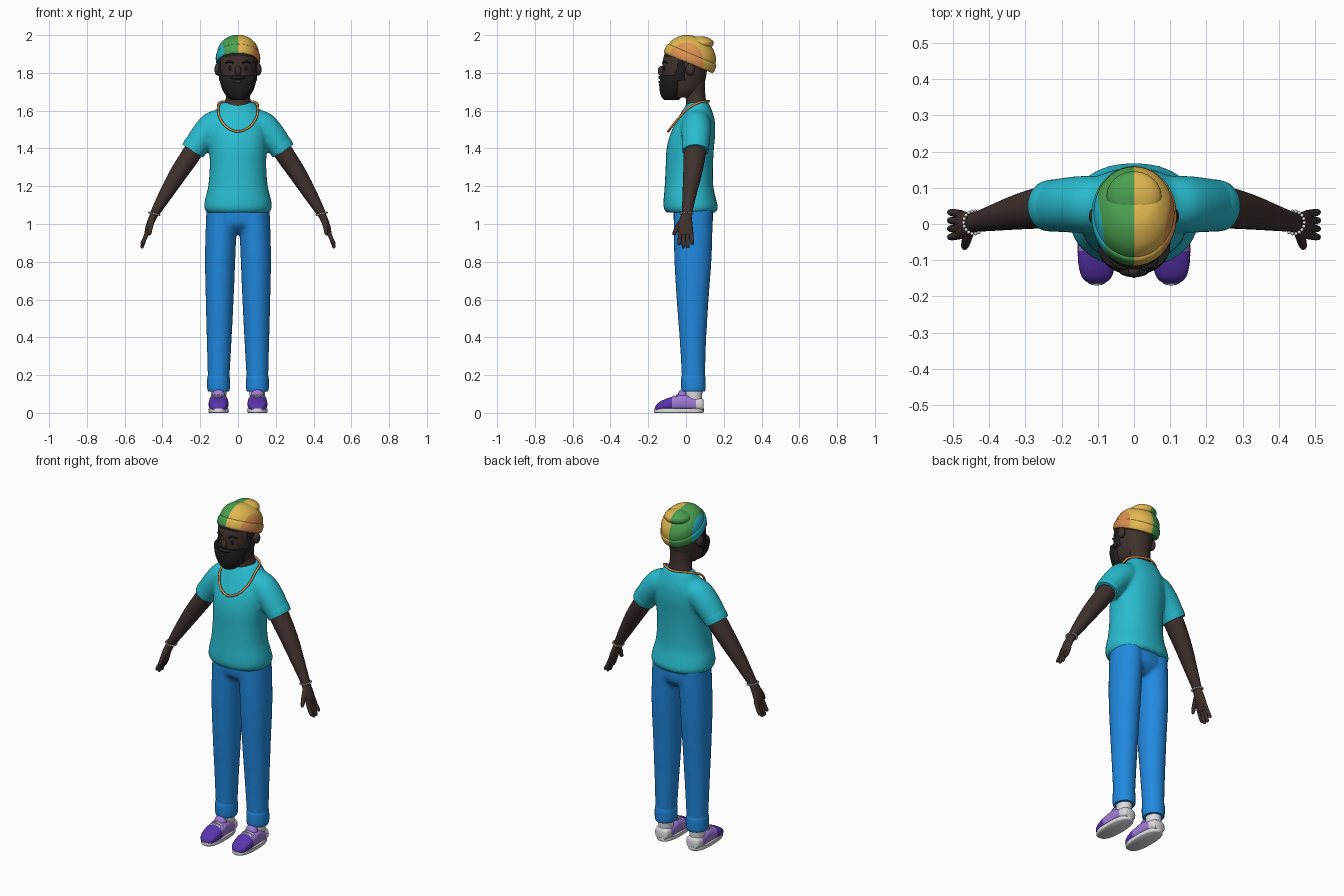
import bpy, bmesh, math
from mathutils import Vector

if "Cube" in bpy.data.objects:
    bpy.data.objects.remove(bpy.data.objects["Cube"])


def material(name, rgb):
    m = bpy.data.materials.new(name)
    m.use_nodes = True
    m.diffuse_color = (*rgb, 1)
    m.node_tree.nodes["Principled BSDF"].inputs["Base Color"].default_value = (*rgb, 1)
    return m


SKIN = material("dark skin", (.05, .031, .026))
BLACK = material("beard black", (.013, .013, .013))
TEAL = material("teal", (.022, .5, .62))
BLUE = material("trouser blue", (.015, .25, .74))
PURPLE = material("deep purple", (.1, .035, .42))
LILAC = material("lilac", (.35, .2, .68))
WHITE = material("off white", (.72, .72, .74))
YELLOW = material("yellow", (.75, .47, .08))
GREEN = material("green", (.07, .35, .08))
ORANGE = material("orange", (.72, .29, .08))
X, Y, Z = Vector((1, 0, 0)), Vector((0, 1, 0)), Vector((0, 0, 1))


def spline(rows, steps=4, cyclic=False):
    """Catmull-Rom interpolation of equal-length rows of numbers."""
    n, out = len(rows), []
    pick = lambda i: rows[i % n] if cyclic else rows[max(0, min(n - 1, i))]
    for i in range(n if cyclic else n - 1):
        quad = [pick(i + k) for k in (-1, 0, 1, 2)]
        for s in range(steps):
            t = s / steps
            out.append([.5 * (2 * b + (c - a) * t + (2 * a - 5 * b + 4 * c - d) * t * t
                              + (3 * b - a - 3 * c + d) * t ** 3) for a, b, c, d in zip(*quad)])
    return out if cyclic else out + [list(rows[-1])]


def loft(rings, u=X, v=Y, power=2, n=32):
    """Rings are (x, y, z, radius along u, radius along v)."""
    loops = []
    for x, y, z, ru, rv in spline(rings):
        loop = []
        for k in range(n):
            a = math.tau * k / n
            c, s = math.cos(a), math.sin(a)
            cu = math.copysign(abs(c) ** (2 / power), c)
            sv = math.copysign(abs(s) ** (2 / power), s)
            loop.append(Vector((x, y, z)) + u * ru * cu + v * rv * sv)
        loops.append(loop)
    return loops


def column(rings, side=1, **kw):
    """Upright loft; rings are (z, x centre, x radius, y front, y back)."""
    return loft([(c * side, (f + b) / 2, z, r, (b - f) / 2) for z, c, r, f, b in rings], **kw)


def build(name, mat, *lofts, blend=0):
    bm = bmesh.new()
    for loops in lofts:
        vs = [[bm.verts.new(p) for p in loop] for loop in loops]
        n = len(vs[0])
        for a, b in zip(vs, vs[1:]):
            for k in range(n):
                bm.faces.new((a[k], a[(k + 1) % n], b[(k + 1) % n], b[k]))
        bm.faces.new(vs[0][::-1])
        bm.faces.new(vs[-1])
    bmesh.ops.recalc_face_normals(bm, faces=bm.faces)
    return finish(name, mat, bm, blend)


def finish(name, mat, bm, blend=0):
    me = bpy.data.meshes.new(name)
    bm.to_mesh(me)
    bm.free()
    me.materials.append(mat)
    ob = bpy.data.objects.new(name, me)
    bpy.context.collection.objects.link(ob)
    bpy.ops.object.select_all(action='DESELECT')
    ob.select_set(True)
    bpy.context.view_layer.objects.active = ob
    bpy.ops.object.shade_smooth_by_angle(angle=math.radians(50))
    if blend:  # fuse overlapping lofts into one soft skin
        r = ob.modifiers.new("fuse", 'REMESH')
        r.mode, r.voxel_size, r.use_smooth_shade = 'VOXEL', blend, True
        s = ob.modifiers.new("soften", 'SMOOTH')
        s.factor, s.iterations = .5, 8
    return ob


def ball(name, mat, centre, size):
    bm = bmesh.new()
    bmesh.ops.create_uvsphere(bm, u_segments=24, v_segments=14, radius=1)
    for v in bm.verts:
        v.co = Vector([c + s * p for c, s, p in zip(centre, size, v.co)])
    return finish(name, mat, bm)


def tube(name, mat, points, cyclic=False):
    """Round tube through (x, y, z, radius) points."""
    rows = spline(points, 5, cyclic)
    cu = bpy.data.curves.new(name, 'CURVE')
    cu.dimensions, cu.bevel_depth, cu.bevel_resolution, cu.use_fill_caps = '3D', 1, 3, True
    sp = cu.splines.new('POLY')
    sp.points.add(len(rows) - 1)
    sp.use_cyclic_u = cyclic
    for p, (x, y, z, r) in zip(sp.points, rows):
        p.co, p.radius = (x, y, z, 1), r
    sp.use_smooth = True
    cu.materials.append(mat)
    ob = bpy.data.objects.new(name, cu)
    bpy.context.collection.objects.link(ob)


def stripes(ob, planes, mats):
    """Cut a mesh by successive (normal, distance) planes and colour each band."""
    ob.data.materials[0] = mats[0]
    for m in mats[1:]:
        ob.data.materials.append(m)
    bm = bmesh.new()
    bm.from_mesh(ob.data)
    for n, d in planes:
        bmesh.ops.bisect_plane(bm, geom=bm.verts[:] + bm.edges[:] + bm.faces[:],
                               plane_co=n * d / n.length_squared, plane_no=n, dist=1e-5)
    for f in bm.faces:
        f.material_index = sum(f.calc_center_median().dot(n) > d for n, d in planes)
    bm.to_mesh(ob.data)
    bm.free()


# Trousers: two legs fused with hips
LEG = [(.13, .103, .055, -.02, .1), (.36, .1, .065, -.032, .106), (.6, .097, .074, -.05, .12),
       (.84, .094, .081, -.063, .137), (1.09, .085, .082, -.066, .142)]
hips = column([(.95, 0, .1, -.01, .1), (1.0, 0, .165, -.062, .14), (1.09, 0, .166, -.066, .142)])
build("trousers", BLUE, column(LEG), column(LEG, side=-1), hips, blend=.01)

# Shirt: torso fused with sleeves
torso = column([(1.06, 0, .165, -.106, .158), (1.085, 0, .18, -.119, .17), (1.13, 0, .175, -.119, .16),
                (1.2, 0, .158, -.113, .145), (1.3, 0, .15, -.108, .143), (1.4, 0, .152, -.103, .148),
                (1.48, 0, .155, -.082, .155), (1.55, 0, .142, -.048, .152), (1.6, 0, .115, -.02, .138),
                (1.645, 0, .09, .012, .118)], power=2.2)


def arm_loft(side, rings):
    return loft([(x * side, *rest) for x, *rest in rings], u=Vector((.84 * side, 0, .54)))


sleeves = [arm_loft(s, [(.06, .055, 1.575, .06, .06), (.11, .055, 1.533, .084, .078),
                        (.18, .053, 1.468, .073, .077), (.238, .05, 1.388, .064, .07)]) for s in (1, -1)]
build("shirt", TEAL, torso, *sleeves, blend=.01)

# Neck and head
build("neck", SKIN, column([(1.59, 0, .085, -.01, .115), (1.64, 0, .07, .0, .108),
                            (1.69, 0, .062, -.005, .102), (1.76, 0, .065, -.01, .1)]))
build("head", SKIN, column([(1.67, 0, .05, -.09, .04), (1.71, 0, .078, -.115, .085),
                            (1.78, 0, .094, -.126, .106), (1.84, 0, .098, -.125, .112),
                            (1.9, 0, .094, -.112, .11), (1.95, 0, .06, -.06, .1)]))
build("hair", BLACK, column([(1.885, 0, .1, -.117, .1), (1.92, 0, .096, -.107, .1), (1.95, 0, .07, -.07, .09)]))
build("beard", BLACK, column([(1.656, 0, .035, -.115, -.04), (1.675, 0, .06, -.131, -.02),
                              (1.71, 0, .082, -.14, -.008), (1.75, 0, .095, -.141, -.002),
                              (1.785, 0, .1, -.132, .0)]))
ball("nose", SKIN, (0, -.13, 1.81), (.017, .019, .027))
ball("moustache", BLACK, (0, -.132, 1.776), (.04, .015, .011))
ball("mouth", SKIN, (0, -.141, 1.752), (.019, .005, .006))

# Knitted hat: tilted dome, folded brim and slouched tip
tilt, up = Vector((0, .92, -.39)), Vector((0, .39, .92))


def hat_part(name, rings):
    rows = [(*(Vector((0, .014, 1.856)) + up * w), ru, rv) for w, ru, rv in rings]
    return build(name, YELLOW, loft(rows, v=tilt, n=48))


hat = [hat_part("hat_dome", [(.0, .108, .134), (.04, .112, .136), (.08, .105, .123),
                             (.11, .085, .097), (.13, .058, .066), (.14, .02, .03)]),
       hat_part("hat_brim", [(-.004, .112, .138), (.004, .116, .143), (.022, .118, .144),
                             (.04, .116, .142), (.047, .111, .135)]),
       ball("hat_tip", YELLOW, (0, .076, 1.957), (.076, .07, .037))]
for part in hat:
    stripes(part, ((X + Y * .15, -.088), (X, 0), (X - Y * .15, .088)), (TEAL, GREEN, YELLOW, ORANGE))

# Necklace draped over the shirt
drape = [(.093, .075, 1.645), (.104, .01, 1.612), (.098, -.035, 1.565), (.06, -.077, 1.513)]
chain = [(0, .122, 1.65)] + drape + [(0, -.094, 1.49)] + [(-x, y, z) for x, y, z in drape[::-1]]
tube("necklace", ORANGE, [(*p, .006) for p in chain], True)

for side, tag in ((1, "left"), (-1, "right")):
    # Face details
    ball(tag + "_ear", SKIN, (.107 * side, .022, 1.818), (.018, .024, .032))
    ball(tag + "_eye", BLACK, (.042 * side, -.114, 1.825), (.008, .006, .013))
    tube(tag + "_eyebrow", BLACK, [(.022 * side, -.123, 1.852, .004), (.045 * side, -.116, 1.86, .006),
                                   (.066 * side, -.1, 1.852, .003)])
    build(tag + "_sideburn", BLACK, column([(1.76, .084, .016, -.09, .0), (1.8, .086, .017, -.058, .0),
                                            (1.84, .087, .016, -.046, .0), (1.9, .086, .015, -.044, .0)], side=side))
    # Arm, sleeve cuff and hand
    build(tag + "_arm", SKIN, arm_loft(side, [(.19, .05, 1.46, .052, .06), (.25, .046, 1.365, .051, .058),
                                              (.32, .034, 1.26, .046, .049), (.39, .017, 1.145, .035, .036),
                                              (.445, .004, 1.05, .023, .026)]))
    build(tag + "_sleeve_cuff", TEAL, arm_loft(side, [(.212, .052, 1.43, .064, .07), (.226, .051, 1.408, .067, .072),
                                                      (.24, .05, 1.386, .064, .069)]))
    build(tag + "_palm", SKIN, arm_loft(side, [(.442, .004, 1.056, .021, .025), (.458, -.002, 1.02, .02, .034),
                                               (.474, -.003, .98, .018, .039), (.486, -.002, .94, .012, .036)]))
    for i, tip in enumerate((.888, .872, .873, .89)):
        y = -.03 + .019 * i
        tube(f"{tag}_finger_{i + 1}", SKIN, [(.477 * side, y, .965, .011), (.493 * side, y * 1.1, .925, .011),
             (.508 * side, y * 1.2, tip + .008, .009), (.511 * side, y * 1.2, tip, .003)])
    tube(tag + "_thumb", SKIN, [(.455 * side, -.02, 1.02, .014), (.463 * side, -.045, .985, .013),
                                (.468 * side, -.062, .95, .01), (.469 * side, -.064, .94, .003)])
    for i in range(18):  # beaded bracelet
        a = math.tau * i / 18
        p = Vector((.443 * side, .004, 1.054)) + Vector((.9 * side, 0, .2)) * .031 * math.cos(a) + Y * .031 * math.sin(a)
        ball(f"{tag}_bracelet_bead_{i + 1}", WHITE, p, (.005, .005, .005))
    # Trouser cuff, sock and shoe
    build(tag + "_trouser_cuff", BLUE, column([(.113, .103, .055, -.021, .1), (.13, .103, .06, -.025, .104),
                                               (.18, .103, .06, -.026, .104), (.2, .103, .056, -.022, .1)], side=side))
    build(tag + "_sock", WHITE, column([(.06, .103, .04, -.005, .085), (.14, .103, .042, -.008, .087)], side=side))
    build(tag + "_sole", WHITE, column([(0, .103, .05, -.164, .09), (.006, .103, .054, -.17, .095),
                                        (.022, .103, .053, -.169, .094)], side=side, power=2.5))
    shoe = [(-.164, .022, .032), (-.145, .042, .055), (-.1, .052, .077), (-.05, .051, .092),
            (-.01, .049, .1), (.04, .047, .085), (.08, .042, .078), (.092, .034, .07)]
    upper = build(tag + "_shoe", LILAC, loft([(.103 * side, y, (.012 + top) / 2, r, (top - .012) / 2)
                                              for y, r, top in shoe], v=Z, power=2.7))
    stripes(upper, ((Y, -.075), (Y, .053)), (PURPLE, LILAC, WHITE))
    ball(tag + "_shoe_tongue", LILAC, (.103 * side, -.018, .09), (.036, .026, .034))
    for i, (y, z) in enumerate(((-.066, .09), (-.048, .096))):
        tube(f"{tag}_lace_{i + 1}", WHITE, [((.103 + dx) * side, y, z - drop, .005)
             for dx, drop in ((-.036, .012), (0, .002), (.036, .012))])
